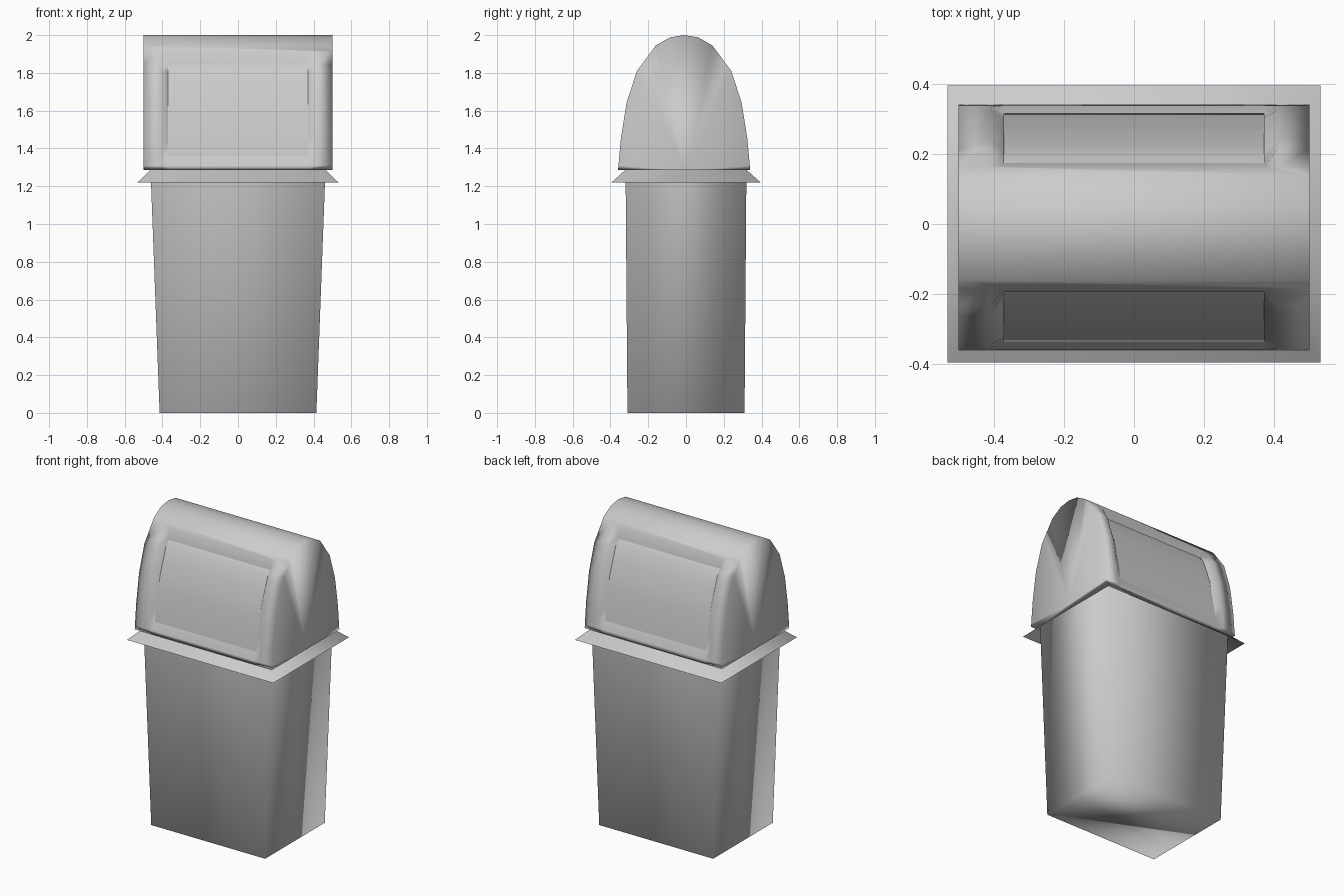
import bpy, bmesh
from mathutils import Vector

if "Cube" in bpy.data.objects:
    bpy.data.objects.remove(bpy.data.objects["Cube"])

YC = -0.01  # lid centre line
ARC = [(1.285, .35), (1.45, .335), (1.64, .305), (1.81, .25), (1.945, .15), (1.988, .075), (2.0, 0)]
GREY = bpy.data.materials.new("mid_grey")
GREY.diffuse_color = (.55, .55, .55, 1)
GREY.use_nodes = True
GREY.node_tree.nodes["Principled BSDF"].inputs["Base Color"].default_value = GREY.diffuse_color


def half(z):
    """Half depth of the lid at height z."""
    for (z0, h0), (z1, h1) in zip(ARC, ARC[1:]):
        if z <= z1:
            return h0 + (h1 - h0) * (z - z0) / (z1 - z0)
    return 0


def recess(z):
    return .018 + .022 * (z - 1.36) / .485


def make(name, verts, faces, recalc=False):
    """Mesh object, smooth all over with area-weighted normals."""
    me = bpy.data.meshes.new(name)
    me.from_pydata(verts, [], faces)
    bm = bmesh.new()
    bm.from_mesh(me)
    bmesh.ops.remove_doubles(bm, verts=bm.verts, dist=1e-5)
    if recalc:
        bmesh.ops.recalc_face_normals(bm, faces=bm.faces)
    bm.to_mesh(me)
    bm.free()
    me.materials.append(GREY)
    normals = [Vector() for _ in me.vertices]
    for p in me.polygons:
        p.use_smooth = True
        for v in p.vertices:
            normals[v] += p.normal * p.area
    me.normals_split_custom_set_from_vertices([n.normalized() for n in normals])
    ob = bpy.data.objects.new(name, me)
    bpy.context.collection.objects.link(ob)
    return ob


def rings(name, loops, cap_bottom=False):
    """Skin rectangular loops given as (half x, half y, z)."""
    vs = [(sx * x, sy * y, z) for x, y, z in loops
          for sx, sy in ((-1, -1), (1, -1), (1, 1), (-1, 1))]
    fs = [(4 * k + i, 4 * k + (i + 1) % 4, 4 * k + 4 + (i + 1) % 4, 4 * k + 4 + i)
          for k in range(len(loops) - 1) for i in range(4)]
    if cap_bottom:
        fs.append((3, 2, 1, 0))
    return make(name, vs, fs)


# Tapered bin body and its sloping rim
rings("bin_body", [(.415, .31, 0), (.463, .32, 1.285)], True)
rings("rim_flange", [(.532, .395, 1.22), (.463, .32, 1.287)])

# Domed lid with a chamfered opening front and back
Z0, Z1, ZT = 1.36, 1.845, 1.915
levels = sorted({z for z, _ in ARC} | {1.31, Z0, Z1, ZT})
rows = [(z, -1) for z in levels] + [(z, 1) for z in levels[-2::-1]]
cols = [-.5, -.41, -.37, .37, .41, .5]
n, R = len(cols), len(rows)
verts = []
for z, s in rows:
    for x in cols:
        inner = Z0 <= z <= Z1 and abs(x) < .4
        verts.append((x, YC + s * (half(z) - (recess(z) if inner else 0)), z))
faces = []
for r in range(R - 1):
    lo, hi = sorted((rows[r][0], rows[r + 1][0]))
    if lo >= ZT:  # crown strips run the full width
        a = list(range(r * n, r * n + n)) if rows[r][0] == ZT else [r * n, r * n + n - 1]
        q = r + 1
        b = list(range(q * n, q * n + n)) if rows[q][0] == ZT else [q * n, q * n + n - 1]
        faces.append(a + b[::-1])
        continue
    for c in range(n - 1):
        if c == 2 and lo >= Z0 and hi <= Z1:
            continue
        a = r * n + c
        faces.append((a, a + 1, a + n + 1, a + n))
# Lid ends fan out from the middle of the bottom edge
mid = len(verts)
verts += [(-.5, YC, 1.285), (.5, YC, 1.285)]
for side, off in ((mid, 0), (mid + 1, n - 1)):
    faces += [(side, r * n + off, r * n + n + off) for r in range(R - 1)]
# Narrow underside lip
k = len(verts)
verts += [(-.463, -.32, 1.285), (.463, -.32, 1.285), (.463, .32, 1.285), (-.463, .32, 1.285)]
L = (R - 1) * n
faces += [list(range(n)) + [k + 1, k], list(range(L, L + n)) + [k + 2, k + 3],
          [0, k, k + 3, L, mid], [n - 1, k + 1, k + 2, L + n - 1, mid + 1]]
# drop the unused inner points of the crown
used = sorted({v for f in faces for v in f})
new = {v: i for i, v in enumerate(used)}
make("domed_lid", [verts[v] for v in used], [[new[v] for v in f] for f in faces], True)

# Curved swing flaps set into the openings
for name, s in (("front_flap", -1), ("back_flap", 1)):
    zs = [1.35, 1.45, 1.55, 1.64, 1.73, 1.81, 1.855]
    vs = [(-s * x, YC + s * (half(z) - recess(z) - .005), z) for z in zs for x in (-.378, .378)]
    fs = [(2 * i, 2 * i + 1, 2 * i + 3, 2 * i + 2) for i in range(len(zs) - 1)]
    make(name, vs, fs)
